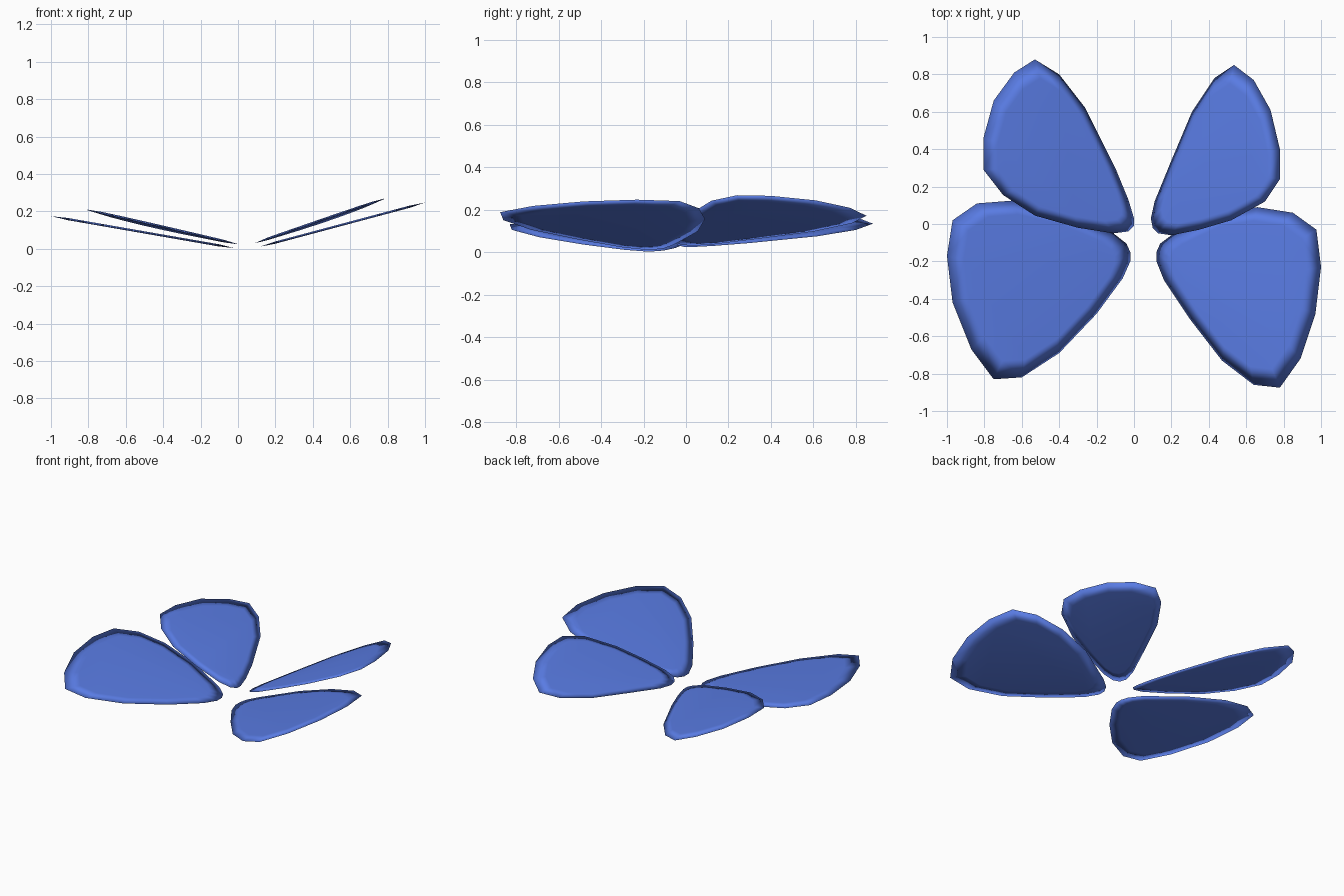
import bpy, bmesh

if "Cube" in bpy.data.objects:
    bpy.data.objects.remove(bpy.data.objects["Cube"])

blue = bpy.data.materials.new("wing blue")
blue.diffuse_color = (0.10, 0.20, 0.77, 1)
blue.use_nodes = True
blue.node_tree.nodes["Principled BSDF"].inputs["Base Color"].default_value = blue.diffuse_color


def wing(name, outline, root_x, root_z, slope, pitch):
    """Thin smooth lens: sharp rim, slightly raised inner face on both sides."""
    n = len(outline)
    cx = sum(p[0] for p in outline) / n
    cy = sum(p[1] for p in outline) / n
    bm = bmesh.new()

    def ring(scale, h):
        vs = []
        for x, y in outline:
            x = cx + (x - cx) * scale
            y = cy + (y - cy) * scale
            z = root_z + slope * (x - root_x) + pitch * (y - 0.15) + h
            vs.append(bm.verts.new((x, y, z)))
        return vs

    rim = ring(1.0, 0)
    for h in (0.006, -0.006):
        inner = ring(0.82, h)
        for i in range(n):
            j = (i + 1) % n
            bm.faces.new((rim[i], rim[j], inner[j], inner[i]))
        bm.faces.new(inner)
    bmesh.ops.recalc_face_normals(bm, faces=bm.faces[:])
    for f in bm.faces:
        f.smooth = True
    me = bpy.data.meshes.new(name)
    bm.to_mesh(me)
    bm.free()
    me.materials.append(blue)
    bpy.context.collection.objects.link(bpy.data.objects.new(name, me))


# Back pair (narrower, raised)
wing("back_left_wing", [
    (-.53, .88), (-.40, .80), (-.26, .62), (-.10, .30), (-.03, .13), (0, .03),
    (0, -.01), (-.03, -.04), (-.11, -.05), (-.30, -.02), (-.53, .045),
    (-.70, .155), (-.805, .29), (-.805, .46), (-.75, .66), (-.64, .81)],
    0, 0.022, -0.236, -0.018)
wing("back_right_wing", [
    (.535, .85), (.64, .77), (.73, .61), (.78, .40), (.78, .24), (.70, .12),
    (.52, .02), (.35, -.03), (.20, -.06), (.13, -.05), (.10, -.02),
    (.09, .03), (.11, .12), (.20, .34), (.31, .60), (.43, .78)],
    0.09, 0.028, 0.350, -0.018)

# Front pair (broader, lower)
wing("front_left_wing", [
    (-.02, -.15), (-.02, -.20), (-.06, -.29), (-.20, -.48), (-.40, -.69),
    (-.60, -.82), (-.75, -.83), (-.87, -.67), (-.97, -.42), (-1, -.17),
    (-.97, .02), (-.84, .11), (-.65, .125), (-.38, .065), (-.11, -.05), (-.04, -.105)],
    -0.02, 0.004, -0.174, 0)
wing("front_right_wing", [
    (.12, -.15), (.12, -.20), (.16, -.30), (.30, -.51), (.47, -.73),
    (.64, -.86), (.78, -.875), (.89, -.72), (.97, -.48), (1, -.23),
    (.975, -.03), (.85, .06), (.66, .09), (.44, .055), (.20, -.06), (.14, -.105)],
    0.12, 0.012, 0.267, 0)
